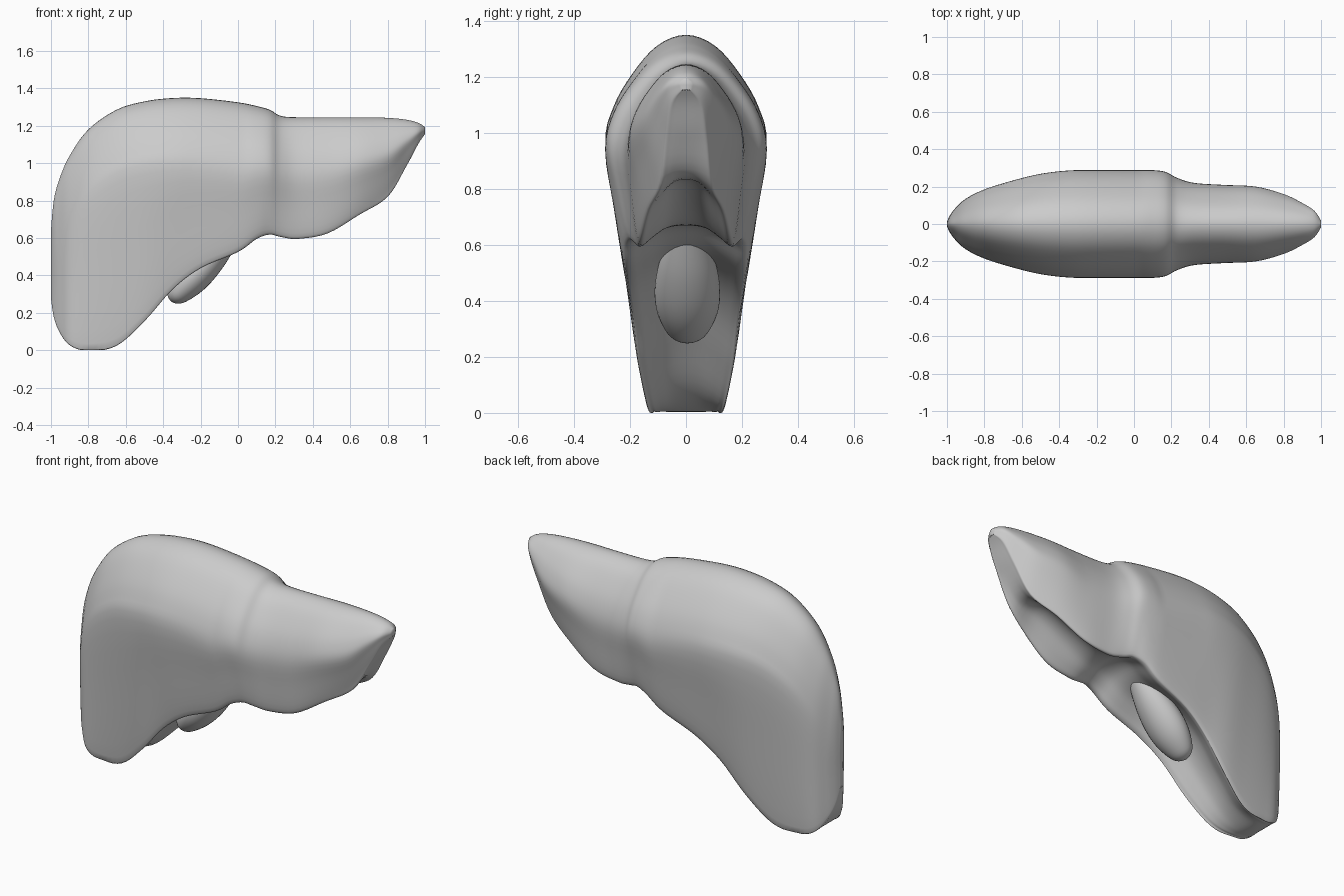
import bpy, bmesh, math

if "Cube" in bpy.data.objects:
    bpy.data.objects.remove(bpy.data.objects["Cube"])


def spline(pts, steps):
    """Catmull-Rom through a list of equal-length tuples."""
    out = []
    n = len(pts)
    for i in range(n - 1):
        p = [pts[max(0, min(n - 1, i + k))] for k in (-1, 0, 1, 2)]
        for s in range(steps):
            t = s / steps
            out.append(tuple(
                0.5 * (2 * b + (c - a) * t + (2 * a - 5 * b + 4 * c - d) * t * t
                       + (3 * b - a - 3 * c + d) * t ** 3)
                for a, b, c, d in zip(*p)))
    out.append(tuple(pts[-1]))
    return out


def loft(name, rings):
    bm = bmesh.new()
    loops = [[bm.verts.new(p) for p in r] for r in rings]
    n = len(loops[0])
    for a, b in zip(loops, loops[1:]):
        for i in range(n):
            j = (i + 1) % n
            bm.faces.new((a[i], a[j], b[j], b[i]))
    # bridge the end rings across their mirrored halves
    for r in (loops[0], loops[-1]):
        h = n // 2
        for i in range(h):
            quad = [r[i], r[i + 1], r[(n - i - 1) % n], r[(n - i) % n]]
            face = list(dict.fromkeys(quad))
            if len(face) > 2:
                bm.faces.new(face)
    bmesh.ops.recalc_face_normals(bm, faces=bm.faces)
    me = bpy.data.meshes.new(name)
    bm.to_mesh(me)
    bm.free()
    for p in me.polygons:
        p.use_smooth = True
    ob = bpy.data.objects.new(name, me)
    bpy.context.collection.objects.link(ob)
    return ob


# Liver stations: x, bottom z, top z, half width, rim width factor, underside arch
stations = [
    (-1.0, .28, .64, .012, .80, .00),
    (-.985, .18, .80, .045, .80, .00),
    (-.955, .10, .915, .085, .80, .00),
    (-.90, .03, 1.04, .135, .80, .00),
    (-.80, .005, 1.18, .185, .68, .00),
    (-.65, .035, 1.285, .232, .62, .05),
    (-.50, .165, 1.33, .268, .64, .09),
    (-.35, .33, 1.348, .286, .67, .10),
    (-.20, .44, 1.347, .288, .73, .09),
    (0, .525, 1.325, .288, .77, .07),
    (.10, .595, 1.305, .288, .78, .06),
    (.17, .618, 1.285, .278, .76, .055),
    (.23, .605, 1.252, .247, .78, .065),
    (.32, .595, 1.245, .220, .81, .09),
    (.48, .625, 1.245, .209, .81, .13),
    (.65, .725, 1.245, .200, .72, .10),
    (.80, .82, 1.242, .160, .62, .03),
    (.90, .985, 1.232, .112, .70, .00),
    (.965, 1.105, 1.215, .070, .80, .00),
    (1.0, 1.155, 1.192, .018, .80, .00)]

rings = []
for x, zb, zt, w, rim, arch in spline(stations, 5):
    h = zt - zb
    d = min(.50 * h, .39)          # depth of the widest level below the crown
    lip = min(.03, h * .08)
    zw = zt - d
    # half section: crown, flank, straight taper, rim, hollow underside
    half = [(0, zt), (.36 * w, zt - .10 * d), (.67 * w, zt - .36 * d),
            (.90 * w, zt - .66 * d), (w, zw),
            ((.5 + .5 * rim) * w * 1.02, (zw + zb + lip) / 2),
            (rim * w * 1.02, zb + lip), (rim * w * .90, zb),
            (rim * w * .68, zb + arch * .35),
            (rim * w * .36, zb + arch * .85),
            (0, zb + arch)]
    half = spline([(-half[1][0], half[1][1])] + half + [(-half[9][0], half[9][1])], 4)[4:-4]
    ring = [(x, max(0, y), max(0, z)) for y, z in half]
    ring += [(x, -y, z) for x, y, z in ring[-2:0:-1]]
    rings.append(ring)
loft("liver", rings)

# Gallbladder: pear shape lying along the sloping underside
profile = spline([(0, .003), (.012, .042), (.05, .077), (.14, .109), (.24, .117),
                  (.36, .102), (.48, .068), (.58, .032), (.62, .003)], 4)
ang = math.radians(48)
ca, sa = math.cos(ang), math.sin(ang)
bx, bz = -.36, .262
body = []
for d, r in profile:
    ring = []
    for i in range(32):
        a = math.tau * i / 32
        u, v = .8 * r * math.cos(a), r * math.sin(a)
        ring.append((bx + d * ca - u * sa, v + .005, bz + d * sa + u * ca))
    body.append(ring)
loft("gallbladder", body)
